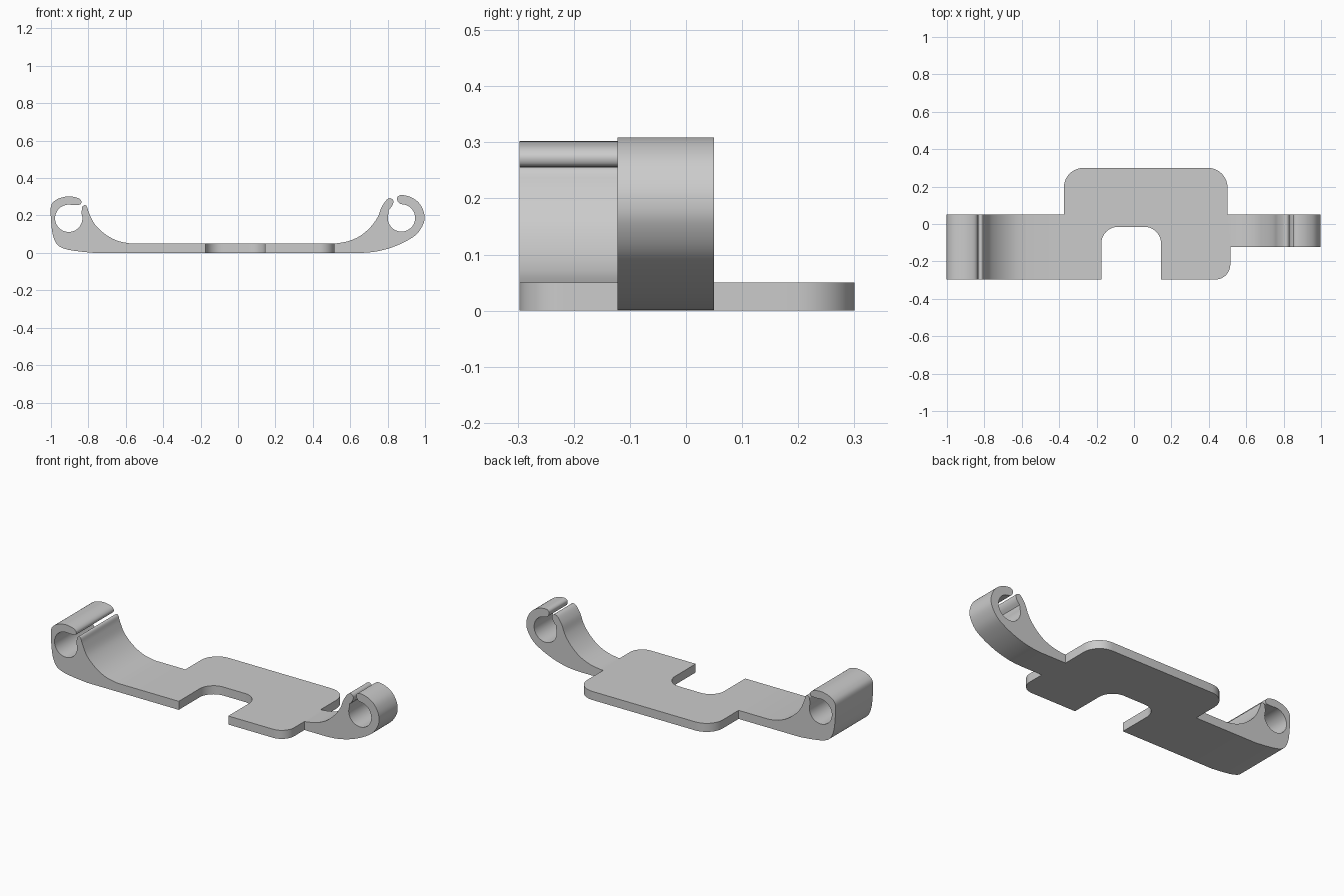
import bpy, bmesh
from math import sin, cos, pi, radians
from mathutils import Vector

if "Cube" in bpy.data.objects:
    bpy.data.objects.remove(bpy.data.objects["Cube"])

THICK = 0.05


def spline(pts, steps=5):
    """Smooth curve through 2D points (Catmull-Rom)."""
    p = [Vector(q) for q in pts]
    p = [p[0]] + p + [p[-1]]
    out = []
    for a, b, c, d in zip(p, p[1:], p[2:], p[3:]):
        for i in range(steps):
            t = i / steps
            out.append(0.5 * (2*b + (c - a)*t + (2*a - 5*b + 4*c - d)*t*t
                              + (3*b - a - 3*c + d)*t**3))
    return out + [p[-1]]


def arc(cx, cy, r, a0, a1, n=10):
    """Arc points, angles in degrees."""
    return [Vector((cx + r*cos(radians(a0 + (a1 - a0)*i/n)),
                    cy + r*sin(radians(a0 + (a1 - a0)*i/n)))) for i in range(n + 1)]


def extrude(name, outline, place, depth):
    """Closed outline placed in 3D by a function, then extruded along depth."""
    bm = bmesh.new()
    face = bm.faces.new([bm.verts.new(place(*p)) for p in outline])
    res = bmesh.ops.extrude_face_region(bm, geom=[face])
    moved = [v for v in res["geom"] if isinstance(v, bmesh.types.BMVert)]
    bmesh.ops.translate(bm, verts=moved, vec=depth)
    bmesh.ops.remove_doubles(bm, verts=bm.verts, dist=1e-5)
    bmesh.ops.recalc_face_normals(bm, faces=bm.faces)
    mesh = bpy.data.meshes.new(name)
    bm.to_mesh(mesh)
    bm.free()
    obj = bpy.data.objects.new(name, mesh)
    bpy.context.collection.objects.link(obj)
    return obj


def clip(name, outline, y0, y1):
    return extrude(name, outline, lambda x, z: (x, y0, z), (0, y1 - y0, 0))


# Flat centre plate with rounded corners and a front notch
plate_outline = (
    [Vector((-0.375, -0.297)), Vector((-0.175, -0.297))]
    + arc(-0.085, -0.105, 0.09, 180, 90) + arc(0.055, -0.105, 0.09, 90, 0)
    + [Vector((0.145, -0.297))]
    + arc(0.435, -0.217, 0.08, -90, 0)
    + [Vector((0.515, -0.122)), Vector((0.5, -0.122)), Vector((0.5, 0.05))]
    + arc(0.395, 0.195, 0.105, 0, 90) + arc(-0.27, 0.195, 0.105, 90, 180)
    + [Vector((-0.375, 0.05))])
plate = extrude("bracket_plate", plate_outline, lambda x, y: (x, y, 0), (0, 0, THICK))

# Wide left clip: arm, outer shell and lip, bore, inner prong
left_outline = (
    [Vector((-0.375, THICK)), Vector((-0.375, 0))]
    + spline([(-0.77, 0), (-0.85, 0.008), (-0.92, 0.02), (-0.965, 0.043),
              (-0.99, 0.096), (-1, 0.18), (-1, 0.25), (-0.975, 0.282),
              (-0.935, 0.298), (-0.895, 0.302), (-0.855, 0.293), (-0.838, 0.277),
              (-0.842, 0.26), (-0.86, 0.257), (-0.885, 0.256)])
    + arc(-0.905, 0.185, 0.073, 82, 383, 40)
    + spline([(-0.834, 0.235), (-0.832, 0.247), (-0.82, 0.256), (-0.808, 0.248),
              (-0.797, 0.215), (-0.767, 0.155), (-0.71, 0.1), (-0.645, 0.065),
              (-0.575, THICK)]))
left = clip("left_clip", left_outline, -0.297, 0.05)

# Narrow right clip
right_outline = (
    [Vector((0.5, THICK)), Vector((0.5, 0))]
    + spline([(0.66, 0), (0.73, 0.006), (0.81, 0.025), (0.89, 0.058),
              (0.955, 0.1), (0.991, 0.155), (0.997, 0.2), (0.985, 0.24),
              (0.96, 0.275), (0.917, 0.301), (0.872, 0.309), (0.852, 0.298),
              (0.854, 0.275), (0.868, 0.262)])
    + arc(0.874, 0.187, 0.073, 88, -200, 40)
    + spline([(0.806, 0.23), (0.823, 0.25), (0.831, 0.276), (0.817, 0.292),
              (0.795, 0.284), (0.768, 0.245), (0.747, 0.192), (0.71, 0.14),
              (0.655, 0.092), (0.59, 0.063), (0.52, THICK)]))
right = clip("right_clip", right_outline, -0.122, 0.05)

# Fuse the clips into the plate
bpy.context.view_layer.objects.active = plate
for part in (left, right):
    mod = plate.modifiers.new(part.name, 'BOOLEAN')
    mod.operation = 'UNION'
    mod.solver = 'EXACT'
    mod.object = part
    bpy.ops.object.modifier_apply(modifier=mod.name)
    bpy.data.objects.remove(part)

plate.select_set(True)
bpy.ops.object.shade_smooth_by_angle(angle=radians(30))
